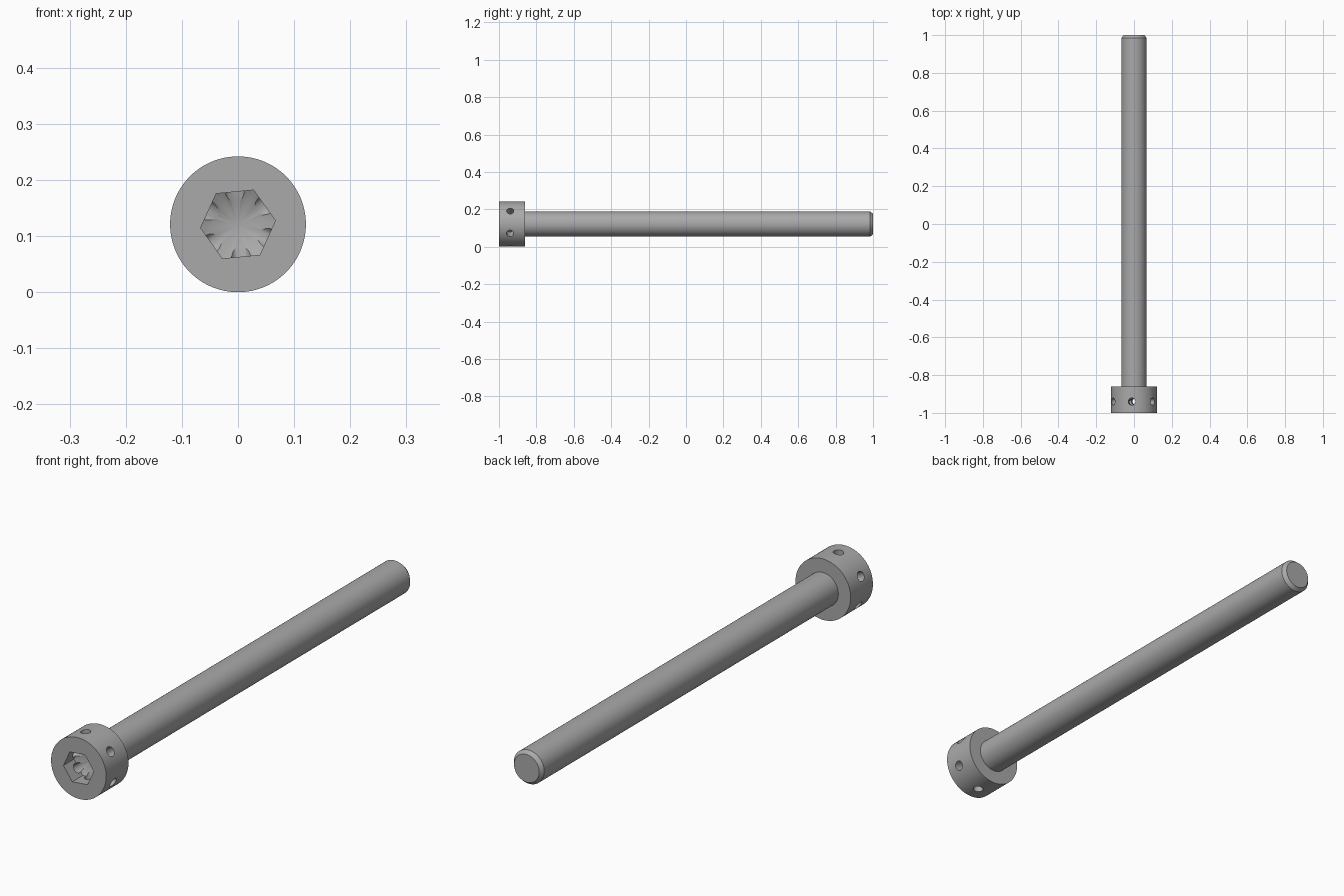
import bpy, bmesh
from math import cos, sin, pi, radians
from mathutils import Matrix, Vector

if "Cube" in bpy.data.objects:
    bpy.data.objects.remove(bpy.data.objects["Cube"], do_unlink=True)

HEAD_R, SHAFT_R = 0.121, 0.067
TURN = radians(5.5)          # twist of the socket about the bolt axis
CENTRE = Vector((0, 0, HEAD_R))

steel = bpy.data.materials.new("grey steel")
steel.use_nodes = True
GREY = (0.4, 0.4, 0.4, 1)
steel.diffuse_color = GREY
steel.node_tree.nodes["Principled BSDF"].inputs["Base Color"].default_value = GREY


def lathe(name, profile, sides, turn=0.0):
    """Revolve (radius, y) points about the bolt axis."""
    bm = bmesh.new()
    rings = []
    for r, y in profile:
        count = sides if r > 0 else 1
        rings.append([bm.verts.new(CENTRE + Vector((
            r * cos(turn + 2 * pi * i / sides), y,
            r * sin(turn + 2 * pi * i / sides)))) for i in range(count)])
    for a, b in zip(rings, rings[1:]):
        for i in range(sides):
            j = (i + 1) % sides
            quad = [a[i % len(a)], a[j % len(a)], b[j % len(b)], b[i % len(b)]]
            bm.faces.new(list(dict.fromkeys(quad)))
    for ring in (rings[0], rings[-1]):
        if len(ring) > 1:
            bm.faces.new(ring)
    bmesh.ops.recalc_face_normals(bm, faces=bm.faces)
    return finish(name, bm)


def finish(name, bm):
    mesh = bpy.data.meshes.new(name)
    bm.to_mesh(mesh)
    bm.free()
    mesh.materials.append(steel)
    obj = bpy.data.objects.new(name, mesh)
    bpy.context.collection.objects.link(obj)
    return obj


def boolean(obj, cutter, operation):
    mod = obj.modifiers.new("cut", 'BOOLEAN')
    mod.object, mod.operation, mod.solver = cutter, operation, 'EXACT'
    bpy.context.view_layer.objects.active = obj
    bpy.ops.object.modifier_apply(modifier=mod.name)
    bpy.data.objects.remove(cutter, do_unlink=True)


# Head and shaft in one turned body, with a chamfered tip
bolt = lathe("cap_screw", [(HEAD_R, -1), (HEAD_R, -0.86), (SHAFT_R, -0.86),
                           (SHAFT_R, 0.985), (0.055, 1)], 96)

# Hexagonal socket with a conical drilled floor
socket = lathe("socket_cutter", [(0.067, -1.05), (0.067, -0.88)], 6, TURN)
drill = lathe("drill_cutter", [(0.09, -1.1), (0.09, -0.948), (0, -0.9)], 48, TURN)
boolean(socket, drill, 'INTERSECT')
boolean(bolt, socket, 'DIFFERENCE')

# Radial cross holes, one through each flat of the socket
bm = bmesh.new()
for k in range(6):
    angle = TURN + radians(30 + 60 * k)
    out = Vector((cos(angle), 0, sin(angle)))
    place = Matrix.Translation(CENTRE + Vector((0, -0.94, 0)) + out * 0.09)
    spin = out.to_track_quat('Z', 'Y').to_matrix().to_4x4()
    bmesh.ops.create_cone(bm, cap_ends=True, segments=32, radius1=0.019,
                          radius2=0.019, depth=0.12, matrix=place @ spin)
boolean(bolt, finish("hole_cutter", bm), 'DIFFERENCE')

# Smooth the round walls and keep the machined edges crisp
bpy.ops.object.select_all(action='DESELECT')
bolt.select_set(True)
bpy.context.view_layer.objects.active = bolt
bpy.ops.object.shade_smooth_by_angle(angle=radians(30))
